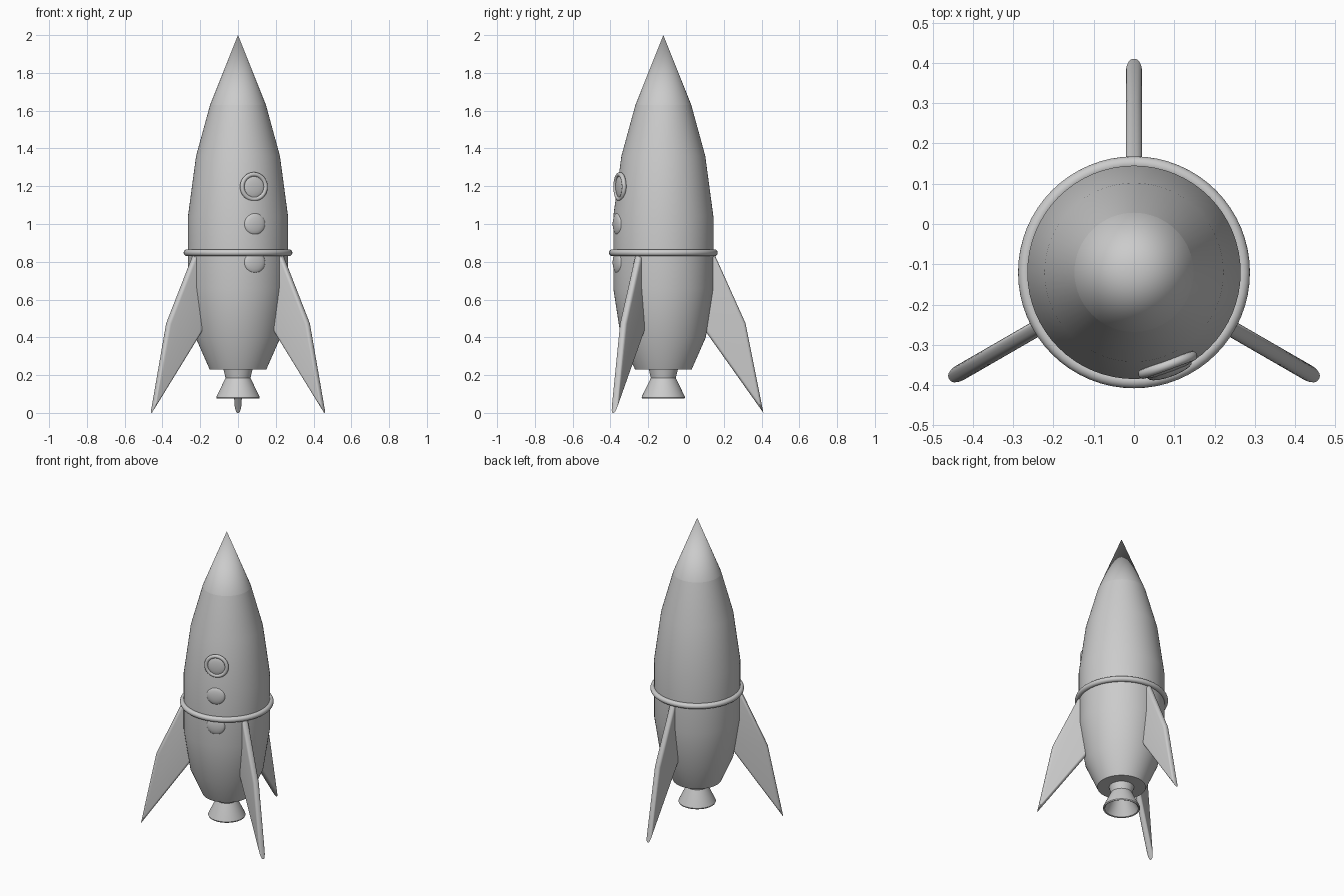
import bpy, bmesh, math
from mathutils import Matrix, Vector

if "Cube" in bpy.data.objects:
    bpy.data.objects.remove(bpy.data.objects["Cube"])

CY = -0.12   # the rocket axis sits slightly forward of the origin

grey = bpy.data.materials.new("light_grey")
grey.diffuse_color = (0.6, 0.6, 0.6, 1)
grey.use_nodes = True
grey.node_tree.nodes["Principled BSDF"].inputs["Base Color"].default_value = grey.diffuse_color


def finish(name, bm, angle=35):
    bmesh.ops.remove_doubles(bm, verts=bm.verts, dist=1e-5)
    bmesh.ops.recalc_face_normals(bm, faces=bm.faces)
    me = bpy.data.meshes.new(name)
    bm.to_mesh(me)
    bm.free()
    me.materials.append(grey)
    me.shade_smooth()
    me.set_sharp_from_angle(angle=math.radians(angle))
    ob = bpy.data.objects.new(name, me)
    bpy.context.collection.objects.link(ob)
    return ob


def lathe(name, profile, mat=Matrix.Translation((0, CY, 0)), steps=64, closed=False):
    """Spin (radius, height) points round z, then place with mat."""
    bm = bmesh.new()
    vs = [bm.verts.new((r, 0, z)) for r, z in profile]
    es = [bm.edges.new(p) for p in zip(vs, vs[1:])]
    if closed:
        es.append(bm.edges.new((vs[-1], vs[0])))
    bmesh.ops.spin(bm, geom=vs + es, cent=(0, 0, 0), axis=(0, 0, 1),
                   angle=2 * math.pi, steps=steps, use_merge=True)
    bm.transform(mat)
    return finish(name, bm)


def torus_profile(major, minor, n=16):
    return [(major + minor * math.cos(2 * math.pi * i / n),
             minor * math.sin(2 * math.pi * i / n)) for i in range(n)]


def dome_profile(radius, depth, n=10):
    return [(radius * math.cos(a), depth * math.sin(a))
            for a in (math.pi * (i / n - 0.5) for i in range(n + 1))]


def on_hull(radius, z, degrees=-70):
    """Placement on the hull with local z pointing outward."""
    a = math.radians(degrees)
    out = Vector((math.cos(a), math.sin(a), 0))
    rot = out.to_track_quat('Z', 'Y').to_matrix().to_4x4()
    return Matrix.Translation(out * radius + Vector((0, CY, z))) @ rot


# hull and nose
lathe("hull", [(0, 0.23), (0.15, 0.23), (0.225, 0.40), (0.265, 0.66),
               (0.265, 1.04), (0.222, 1.36), (0.148, 1.63)])
lathe("nose_cone", [(0.148, 1.63), (0, 2.0)])

# hollow engine nozzle
lathe("nozzle", [(0, 0.235), (0.078, 0.235), (0.066, 0.185), (0.112, 0.09),
                 (0.115, 0.082), (0.112, 0.075), (0.104, 0.078),
                 (0.056, 0.175), (0, 0.18)])

# belt ring
lathe("belt_ring", torus_profile(0.27, 0.018),
      Matrix.Translation((0, CY, 0.848)), closed=True)

# porthole and two buttons below it
lathe("porthole_rim", torus_profile(0.0655, 0.012), on_hull(0.245, 1.197), 48, True)
lathe("porthole_glass", dome_profile(0.06, 0.012), on_hull(0.245, 1.197), 48)
for i, z in enumerate((1.0, 0.797)):
    lathe("button_%d" % (i + 1), dome_profile(0.058, 0.016), on_hull(0.259, z), 48)

# three rounded fins
outline = [(0.20, 0.83), (0.275, 0.83), (0.435, 0.475), (0.53, 0.0), (0.2, 0.465)]
HALF = 0.02
for i, deg in enumerate((90, 210, 330)):
    bm = bmesh.new()
    front = bm.faces.new([bm.verts.new((r, -HALF, z)) for r, z in outline])
    ext = bmesh.ops.extrude_face_region(bm, geom=[front])
    bmesh.ops.translate(bm, vec=(0, 2 * HALF, 0),
                        verts=[v for v in ext["geom"] if isinstance(v, bmesh.types.BMVert)])
    bmesh.ops.recalc_face_normals(bm, faces=bm.faces)
    # round the long rim edges
    rim = [e for e in bm.edges if abs(e.verts[0].co.y - e.verts[1].co.y) < 1e-6
           and max(v.co.x for v in e.verts) > 0.21]
    bmesh.ops.bevel(bm, geom=rim, offset=0.017, segments=5, profile=0.5,
                    affect='EDGES', clamp_overlap=True)
    bm.transform(Matrix.Translation((0, CY, 0)) @ Matrix.Rotation(math.radians(deg), 4, 'Z'))
    finish("fin_%d" % (i + 1), bm)
